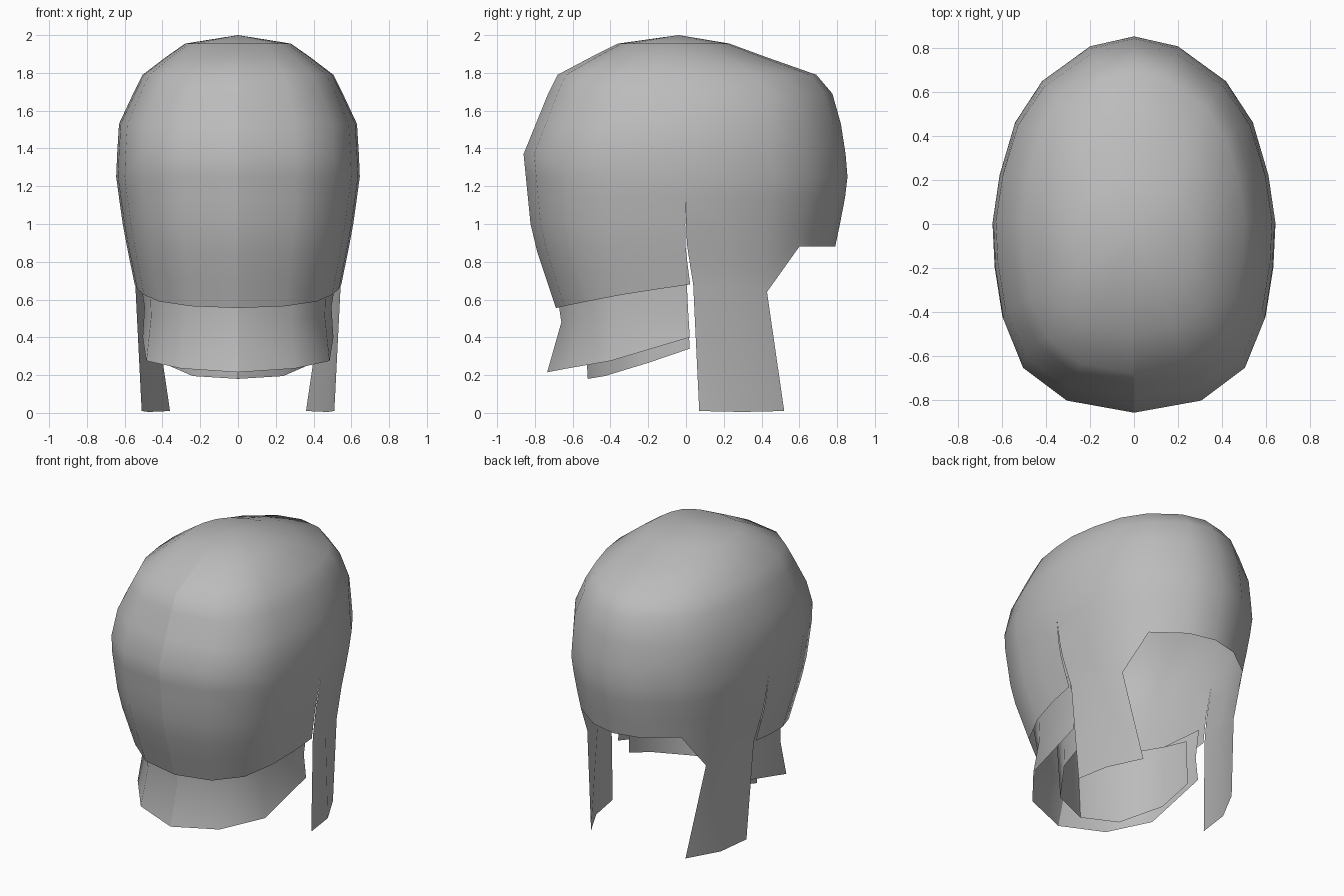
import bpy, bmesh

cube = bpy.data.objects.get("Cube")
if cube:
    bpy.data.objects.remove(cube)

grey = bpy.data.materials.new("plain_grey")
grey.use_nodes = True
GREY = (0.5, 0.5, 0.5, 1)
grey.diffuse_color = GREY
grey.node_tree.nodes["Principled BSDF"].inputs["Base Color"].default_value = GREY


def strip_object(name, columns, extra=()):
    """Skin neighbouring columns of points on the +x half, then mirror."""
    bm = bmesh.new()
    for a, b in list(zip(columns, columns[1:])) + list(extra):
        if a is None or b is None:
            continue
        va, vb = [bm.verts.new(p) for p in a], [bm.verts.new(p) for p in b]
        for i in range(len(a) - 1):
            bm.faces.new((va[i], va[i + 1], vb[i + 1], vb[i]))
    bmesh.ops.remove_doubles(bm, verts=bm.verts, dist=0.0005)
    for f in bm.faces:
        f.smooth = True
    # crease down the front centre line
    for e in bm.edges:
        if all(abs(v.co.x) < 0.001 and v.co.y < -0.03 for v in e.verts):
            e.smooth = False
    me = bpy.data.meshes.new(name)
    bm.to_mesh(me)
    bm.free()
    me.materials.append(grey)
    ob = bpy.data.objects.new(name, me)
    bpy.context.collection.objects.link(ob)
    mirror = ob.modifiers.new("mirror", "MIRROR")
    mirror.merge_threshold = 0.001
    return ob


# Dome levels: height, half width, front y, back y
LEVELS = [(2.0, 0, -.04, -.04), (1.955, .28, -.36, .23), (1.885, .38, -.5, .42),
          (1.79, .505, -.68, .69), (1.69, .555, -.73, .775), (1.53, .63, -.795, .82),
          (1.37, .64, -.86, .845), (1.25, .645, -.848, .855), (1.14, .63, -.837, .842),
          (1.0, .61, -.823, .815), (.88, .588, -.797, .79), (.5, .51, -.67, .76)]
# Egg outline: sideways and lengthwise fractions, front to back
EGG = [(0, -1), (.48, -.935), (.79, -.76), (.93, -.5), (.985, -.235), (1, 0),
       (.95, .257), (.84, .54), (.65, .76), (.31, .947), (0, 1)]
HEM = [.555, .565, .59, .625, .655, .68, .66, .64, .88, .88, .88]
SPLIT, SLIT_TOP = 5, 1.14


def dome_point(k, z):
    for (z1, *p), (z0, *q) in zip(LEVELS, LEVELS[1:]):
        if z >= z0:
            t = (z1 - z) / (z1 - z0)
            w, f, b = [m + (n - m) * t for m, n in zip(p, q)]
            break
    u, v = EGG[k]
    return (w * u, (f + b) / 2 + v * (b - f) / 2, z)


def dome_column(k, gap=0):
    heights = [lv[0] for lv in LEVELS[:-2]]
    heights += [1 + (HEM[k] - 1) * t for t in (1 / 3, 2 / 3, 1)]
    col = []
    for z in heights:
        x, y, z = dome_point(k, z)
        low = max(0, SLIT_TOP - z)
        col.append((x - gap * low * .2, y + gap * low, z))
    return col


# Cap with a slit over each ear; the side locks hang from its hem
front = [dome_column(k) for k in range(SPLIT + 1)]
back = [dome_column(SPLIT, .035)] + [dome_column(k) for k in range(SPLIT + 1, len(EGG))]
lock_ends = [(.51, .07, .01), (.475, .3, .005), (.36, .52, .01)]
lock = [[col[-1], end] for col, end in zip(back, lock_ends)]
strip_object("cap_with_side_locks", front + [None] + back, list(zip(lock, lock[1:])))

# Flared lower front band tucked under the hem
strip_object("outer_band", [
    [(0, -.7, .75), (0, -.66, .48), (0, -.735, .215)],
    [(.3, -.62, .75), (.28, -.58, .49), (.3, -.63, .235)],
    [(.47, -.37, .76), (.46, -.37, .51), (.485, -.4, .275)],
    [(.53, 0, .78), (.495, .01, .56), (.505, .02, .4)]])

# Smaller band inside it
strip_object("inner_band", [
    [(0, -.55, .7), (0, -.52, .18)],
    [(.26, -.45, .7), (.24, -.43, .195)],
    [(.41, -.2, .7), (.4, -.2, .265)],
    [(.43, 0, .66), (.42, .02, .34)]])
